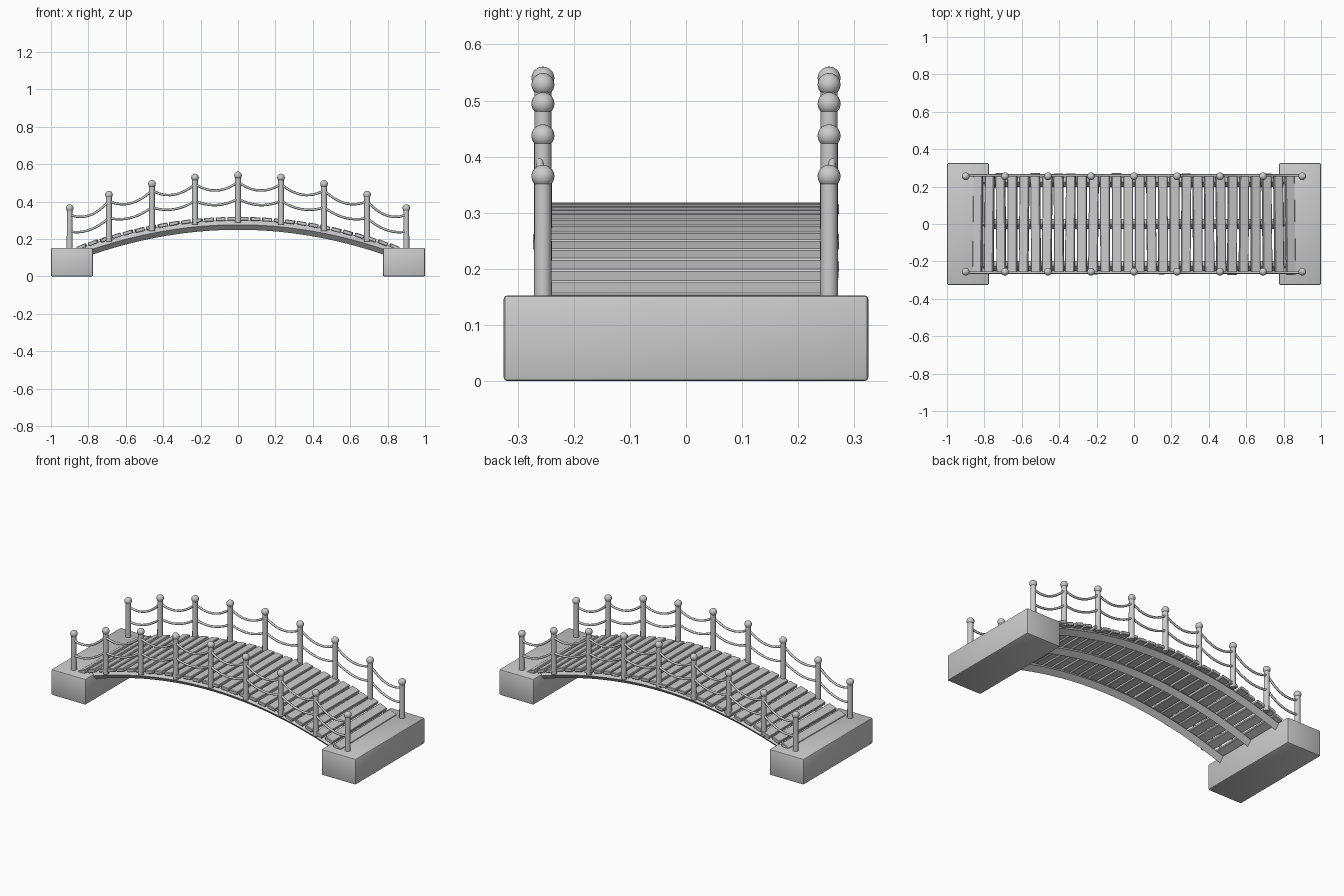
import bpy, bmesh, math, random
from mathutils import Vector, Matrix

if "Cube" in bpy.data.objects:
    bpy.data.objects.remove(bpy.data.objects["Cube"])

random.seed(4)
K = 0.216                      # arch curvature: z falls by K * x^2
POST_X = [-0.9, -0.69, -0.46, -0.23, 0, 0.23, 0.46, 0.69, 0.9]

grey = bpy.data.materials.new("light grey")
grey.diffuse_color = (0.6, 0.6, 0.6, 1)
grey.use_nodes = True
grey.node_tree.nodes["Principled BSDF"].inputs["Base Color"].default_value = grey.diffuse_color


def finish(name, bm, smooth=None):
    bmesh.ops.recalc_face_normals(bm, faces=bm.faces)
    me = bpy.data.meshes.new(name)
    bm.to_mesh(me)
    bm.free()
    me.materials.append(grey)
    ob = bpy.data.objects.new(name, me)
    bpy.context.collection.objects.link(ob)
    if smooth:
        bpy.ops.object.select_all(action='DESELECT')
        ob.select_set(True)
        bpy.context.view_layer.objects.active = ob
        bpy.ops.object.shade_smooth_by_angle(angle=math.radians(smooth))
    return ob


def sweep(bm, pts, radius, sides):
    """Tube along a path lying in an xz plane."""
    rings = []
    for i, p in enumerate(pts):
        t = (pts[min(i + 1, len(pts) - 1)] - pts[max(i - 1, 0)]).normalized()
        up = Vector((-t.z, 0, t.x))
        side = Vector((0, 1, 0))
        rings.append([bm.verts.new(p + radius * (math.cos(a) * side + math.sin(a) * up))
                      for a in (2 * math.pi * k / sides for k in range(sides))])
    for a, b in zip(rings, rings[1:]):
        for k in range(sides):
            j = (k + 1) % sides
            bm.faces.new((a[k], a[j], b[j], b[k]))
    bm.faces.new(rings[0])
    bm.faces.new(rings[-1])


def box(bm, size, matrix, bevel, segments):
    part = bmesh.new()
    bmesh.ops.create_cube(part, size=1, matrix=Matrix.Diagonal((*size, 1)))
    bmesh.ops.bevel(part, geom=part.edges[:], offset=bevel, segments=segments,
                    profile=0.5, affect='EDGES')
    part.transform(matrix)
    me = bpy.data.meshes.new("temp")
    part.to_mesh(me)
    part.free()
    bm.from_mesh(me)
    bpy.data.meshes.remove(me)


# end blocks
for name, s in (("left_abutment", -1), ("right_abutment", 1)):
    bm = bmesh.new()
    box(bm, (0.225, 0.65, 0.153), Matrix.Translation((s * 0.8875, 0, 0.0765)), 0.007, 2)
    finish(name, bm, 40)

# three arched beams with diamond section
for name, y in (("front_beam", -0.225), ("middle_beam", 0), ("back_beam", 0.225)):
    bm = bmesh.new()
    xs = [-0.85 + 1.7 * i / 40 for i in range(41)]
    sweep(bm, [Vector((x, y, 0.276 - K * x * x)) for x in xs], 0.027, 4)
    finish(name, bm, 30)

# deck planks, slightly uneven
bm = bmesh.new()
N = 28
for i in range(N):
    x = -0.835 + 1.67 * i / (N - 1)
    tilt = 1.2 * math.atan(2 * K * x)
    m = (Matrix.Translation((x, random.uniform(-0.006, 0.006), 0.308 - K * x * x))
         @ Matrix.Rotation(random.uniform(-0.014, 0.014), 4, 'Z')
         @ Matrix.Rotation(tilt, 4, 'Y'))
    box(bm, (0.051, 0.53 + random.uniform(-0.008, 0.008), 0.02), m, 0.003, 1)
finish("deck_planks", bm)

for label, y in (("front", -0.255), ("back", 0.255)):
    # posts
    bm = bmesh.new()
    for x in POST_X:
        top, bottom = 0.54 - K * x * x, 0.288 - K * x * x
        bmesh.ops.create_cone(bm, cap_ends=True, segments=12, radius1=0.016, radius2=0.015,
                              depth=top - bottom,
                              matrix=Matrix.Translation((x, y, (top + bottom) / 2)))
    finish(label + "_posts", bm, 40)

    # ball caps
    bm = bmesh.new()
    for x in POST_X:
        bmesh.ops.create_uvsphere(bm, u_segments=16, v_segments=10, radius=0.0205,
                                  matrix=Matrix.Translation((x, y, 0.54 - K * x * x)))
    finish(label + "_post_caps", bm, 60)

    # sagging ropes between posts
    for level, drop, sag in (("upper", 0.035, 0.04), ("lower", 0.125, 0.028)):
        bm = bmesh.new()
        for a, b in zip(POST_X, POST_X[1:]):
            za, zb = (0.54 - drop - K * v * v for v in (a, b))
            pts = []
            for i in range(13):
                t = i / 12
                pts.append(Vector((a + (b - a) * t, y * 1.02,
                                   za + (zb - za) * t - 4 * sag * t * (1 - t))))
            sweep(bm, pts, 0.0065, 8)
        finish(label + "_" + level + "_rope", bm, 60)
